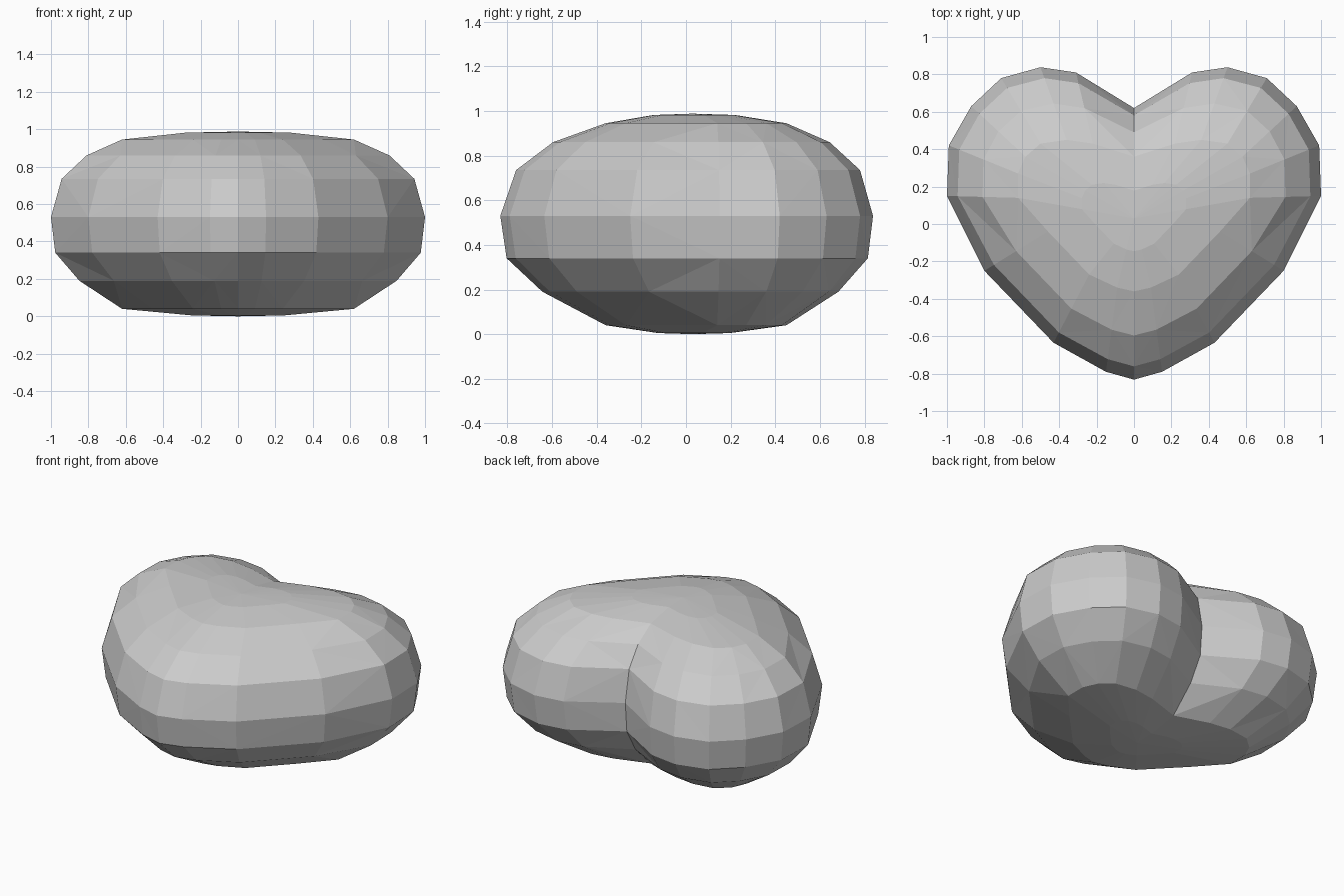
import bpy, bmesh

if "Cube" in bpy.data.objects:
    bpy.data.objects.remove(bpy.data.objects["Cube"])

# Right half of the heart: widest outline (x, y) paired with its inset shoulder (x, y)
HALF = [
    ((0.00, 0.62), (0.00, 0.36)),    # notch
    ((0.31, 0.81), (0.22, 0.43)),
    ((0.50, 0.838), (0.36, 0.45)),
    ((0.71, 0.78), (0.50, 0.43)),
    ((0.87, 0.63), (0.58, 0.36)),
    ((0.99, 0.42), (0.62, 0.27)),
    ((1.00, 0.15), (0.62, 0.14)),
    ((0.80, -0.25), (0.46, -0.04)),
    ((0.43, -0.635), (0.24, -0.27)),
    ((0.15, -0.79), (0.09, -0.34)),
    ((0.00, -0.832), (0.00, -0.36)),  # tip
]
# Mirror it into one closed loop
LOOP = HALF + [((-a[0], a[1]), (-b[0], b[1])) for a, b in HALF[-2:0:-1]]

# Rings from bottom to top: (inset amount, pull to centre, height)
LEVELS = [
    (1.00, 0.60, 0.005),
    (1.00, 0.00, 0.04),
    (0.40, 0.00, 0.19),
    (0.06, 0.00, 0.34),
    (0.00, 0.00, 0.53),
    (0.15, 0.00, 0.735),
    (0.50, 0.00, 0.86),
    (1.00, 0.00, 0.945),
    (1.00, 0.55, 0.982),
]


def ring(bm, inset, pull, z):
    verts = []
    for (ox, oy), (ix, iy) in LOOP:
        x = ox + (ix - ox) * inset
        y = oy + (iy - oy) * inset
        verts.append(bm.verts.new((x * (1 - pull), y + (0.03 - y) * pull, z)))
    return verts


bm = bmesh.new()
rings = [ring(bm, *lv) for lv in LEVELS]
n = len(LOOP)

# Faceted skin with alternating diagonals
for k, (lo, hi) in enumerate(zip(rings, rings[1:])):
    for i in range(n):
        a, b, c, d = lo[i], lo[(i + 1) % n], hi[(i + 1) % n], hi[i]
        tris = ((a, b, c), (a, c, d)) if (i + k) % 2 else ((a, b, d), (b, c, d))
        for t in tris:
            bm.faces.new(t)

# Shallow top and bottom caps
for loop, z in ((rings[0], 0.0), (rings[-1], 0.988)):
    pole = bm.verts.new((0, 0.03, z))
    for i in range(n):
        bm.faces.new((loop[i], loop[(i + 1) % n], pole))

bmesh.ops.recalc_face_normals(bm, faces=bm.faces[:])
mesh = bpy.data.meshes.new("heart")
bm.to_mesh(mesh)
bm.free()
bpy.context.collection.objects.link(bpy.data.objects.new("heart", mesh))
